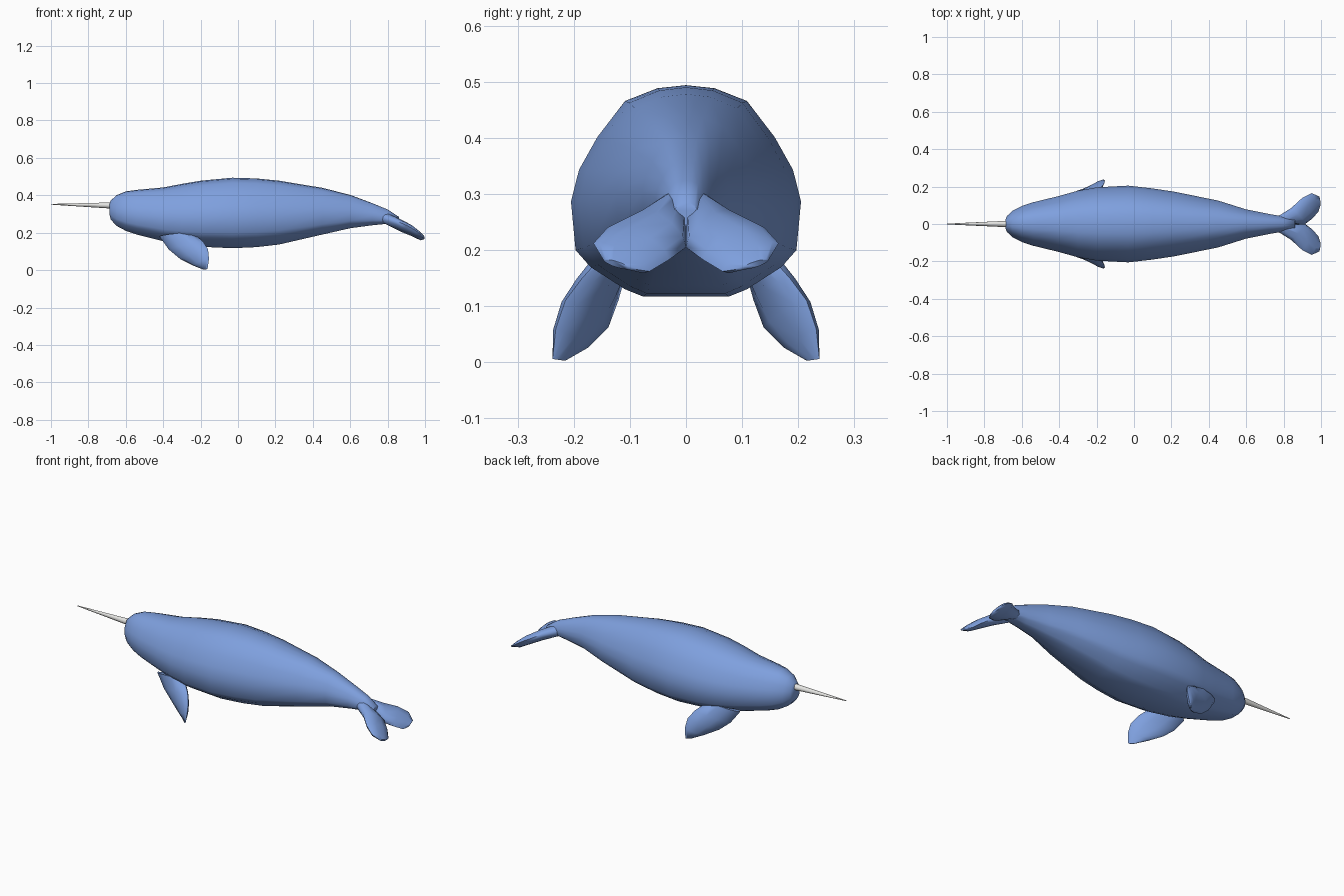
import bpy, bmesh, math
from mathutils import Vector

if "Cube" in bpy.data.objects:
    bpy.data.objects.remove(bpy.data.objects["Cube"])


def material(name, rgb):
    m = bpy.data.materials.new(name)
    m.diffuse_color = (*rgb, 1)
    m.use_nodes = True
    m.node_tree.nodes["Principled BSDF"].inputs["Base Color"].default_value = m.diffuse_color
    return m


BLUE = material("soft blue skin", (0.21, 0.35, 0.73))
IVORY = material("pale ivory", (0.78, 0.78, 0.76))


def loft(name, rings, mat, angle=60):
    """Skin a list of closed rings and cap both ends."""
    bm = bmesh.new()
    vs = [[bm.verts.new(p) for p in ring] for ring in rings]
    n = len(vs[0])
    for a, b in zip(vs, vs[1:]):
        for i in range(n):
            j = (i + 1) % n
            bm.faces.new((a[i], a[j], b[j], b[i]))
    bm.faces.new(vs[0])
    bm.faces.new(vs[-1])
    bmesh.ops.recalc_face_normals(bm, faces=bm.faces)
    me = bpy.data.meshes.new(name)
    bm.to_mesh(me)
    bm.free()
    me.materials.append(mat)
    ob = bpy.data.objects.new(name, me)
    bpy.context.collection.objects.link(ob)
    bpy.ops.object.select_all(action='DESELECT')
    ob.select_set(True)
    bpy.context.view_layer.objects.active = ob
    bpy.ops.object.shade_smooth_by_angle(angle=math.radians(angle))
    return ob


def blade(name, lead, trail, half, mat):
    """Lens-shaped fin between a leading and a trailing edge, on both sides."""
    L, T = [Vector(p) for p in lead], [Vector(p) for p in trail]
    chord = sum((t - l for l, t in zip(L, T)), Vector())
    normal = chord.cross((L[-1] + T[-1]) - (L[0] + T[0])).normalized()
    for side, s in (("left", 1), ("right", -1)):
        rings = []
        for l, t, h in zip(L, T, half):
            ring = []
            for k in range(10):
                a = k * math.tau / 10
                p = (l + t) / 2 + (t - l) / 2 * math.cos(a) + normal * h * math.sin(a)
                ring.append((p.x, p.y * s, p.z))
            rings.append(ring)
        loft(f"{side}_{name}", rings, mat, 70)


# Body: half cross-section (width fraction, height fraction), mirrored
half = [(0.25, 0.985), (0.53, 0.925), (0.77, 0.755), (0.93, 0.60), (1.0, 0.45),
        (0.96, 0.22), (0.83, 0.14), (0.53, 0.035), (0.37, 0)]
profile = [(0, 1)] + half + [(0, 0)] + [(-y, z) for y, z in reversed(half)]

# Stations: x, half width, bottom, top
stations = [
    (-0.688, 0.022, 0.30, 0.355), (-0.68, 0.042, 0.27, 0.372),
    (-0.65, 0.07, 0.237, 0.40), (-0.60, 0.096, 0.21, 0.421),
    (-0.54, 0.116, 0.19, 0.429), (-0.40, 0.15, 0.155, 0.442),
    (-0.30, 0.178, 0.137, 0.461), (-0.20, 0.196, 0.125, 0.478),
    (-0.03, 0.205, 0.117, 0.494), (0.10, 0.19, 0.123, 0.49),
    (0.22, 0.172, 0.137, 0.478), (0.45, 0.125, 0.19, 0.44),
    (0.60, 0.078, 0.224, 0.402), (0.72, 0.054, 0.24, 0.357),
    (0.80, 0.040, 0.248, 0.324), (0.86, 0.028, 0.225, 0.285)]
loft("body", [[(x, w * y, b + (t - b) * z) for y, z in profile]
              for x, w, b, t in stations], BLUE)

# Tail flukes
blade("tail_fluke",
      [(0.76, 0.035, 0.29), (0.84, 0.085, 0.265), (0.90, 0.14, 0.24),
       (0.95, 0.165, 0.212), (0.99, 0.147, 0.182)],
      [(0.80, 0.0, 0.275), (0.915, 0.0, 0.205), (0.955, 0.03, 0.183),
       (0.985, 0.065, 0.162), (0.997, 0.10, 0.167)],
      [0.03, 0.028, 0.024, 0.016, 0.006], BLUE)

# Flippers, swept down and back
blade("flipper",
      [(-0.42, 0.115, 0.18), (-0.37, 0.13, 0.11), (-0.31, 0.145, 0.06),
       (-0.24, 0.18, 0.024), (-0.185, 0.215, 0.003)],
      [(-0.24, 0.14, 0.20), (-0.185, 0.185, 0.15), (-0.16, 0.215, 0.11),
       (-0.155, 0.232, 0.06), (-0.163, 0.238, 0.006)],
      [0.03, 0.028, 0.025, 0.018, 0.004], BLUE)

# Tusk: long tapering spike
loft("tusk", [[(x, r * math.cos(k * math.tau / 10), z + r * math.sin(k * math.tau / 10))
               for k in range(10)]
              for x, z, r in ((-0.66, 0.345, 0.018), (-1.0, 0.352, 0.002))], IVORY)
